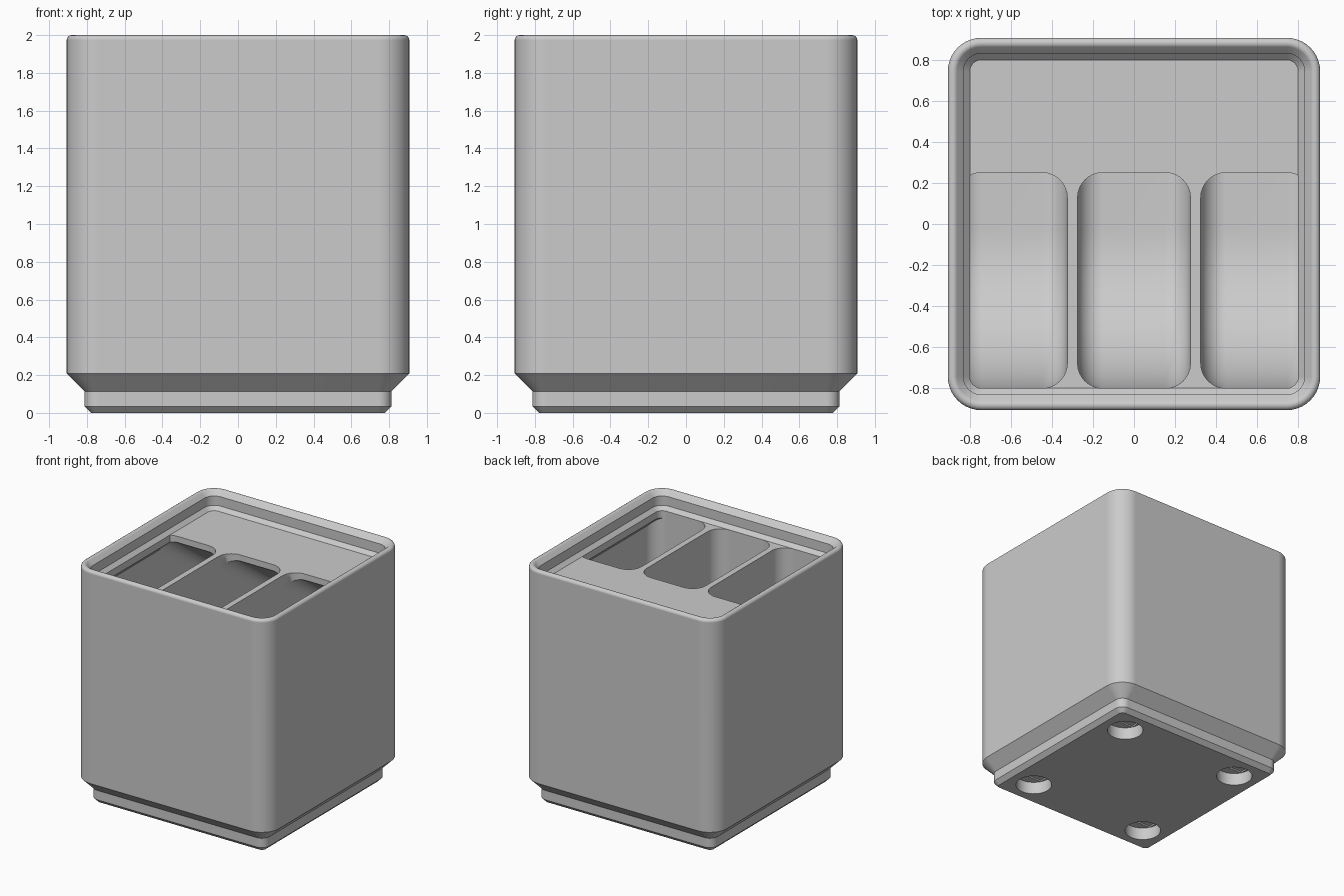
import bpy
import bmesh
from math import cos, sin, pi, radians, tan

cube = bpy.data.objects.get("Cube")
if cube:
    bpy.data.objects.remove(cube, do_unlink=True)

HALF, CORNER = 0.907, 0.164       # outer half width and corner radius
FLOOR, SHELF = 0.306, 1.85        # pocket floor and top of the dividers
CAVITY, LIP = 0.866, 0.80         # inner wall and inner edge of the lip
FILLET, SCOOP = 0.122, 0.77
SEG = 10

grey = bpy.data.materials.new("light grey plastic")
grey.use_nodes = True
grey.diffuse_color = (0.6, 0.6, 0.6, 1)
grey.node_tree.nodes["Principled BSDF"].inputs["Base Color"].default_value = (0.6, 0.6, 0.6, 1)


def make_object(name, bm):
    bmesh.ops.recalc_face_normals(bm, faces=bm.faces[:])
    mesh = bpy.data.meshes.new(name)
    bm.to_mesh(mesh)
    bm.free()
    obj = bpy.data.objects.new(name, mesh)
    bpy.context.collection.objects.link(obj)
    return obj


def arc(cx, cy, r, start, end, n=SEG):
    angles = [radians(start + (end - start) * i / n) for i in range(n + 1)]
    return [(cx + r * cos(a), cy + r * sin(a)) for a in angles]


def loft(name, profile, closed=False):
    """Sweep (half width, height) points around a rounded square."""
    bm = bmesh.new()
    rings = []
    for half, z in profile:
        r = CORNER - (HALF - half)
        c = half - r
        points = []
        for k, (sx, sy) in enumerate([(1, 1), (-1, 1), (-1, -1), (1, -1)]):
            points += arc(sx * c, sy * c, r, 90 * k, 90 * k + 90)
        rings.append([bm.verts.new((x, y, z)) for x, y in points])
    pairs = list(zip(rings, rings[1:]))
    if closed:
        pairs.append((rings[-1], rings[0]))
    else:
        bm.faces.new(rings[0])
        bm.faces.new(rings[-1])
    for a, b in pairs:
        for i in range(len(a)):
            j = (i + 1) % len(a)
            bm.faces.new((a[i], a[j], b[j], b[i]))
    return make_object(name, bm)


def activate(obj):
    bpy.ops.object.select_all(action='DESELECT')
    obj.select_set(True)
    bpy.context.view_layer.objects.active = obj


def cut(obj, cutter):
    mod = obj.modifiers.new("cut", 'BOOLEAN')
    mod.operation = 'DIFFERENCE'
    mod.solver = 'EXACT'
    mod.object = cutter
    activate(obj)
    bpy.ops.object.modifier_apply(modifier=mod.name)
    bpy.data.objects.remove(cutter, do_unlink=True)


def finish(obj):
    obj.data.materials.clear()
    obj.data.materials.append(grey)
    activate(obj)
    bpy.ops.object.shade_smooth_by_angle(angle=radians(25))
    mod = obj.modifiers.new("even shading", 'WEIGHTED_NORMAL')
    mod.keep_sharp = True


def pocket_cutter(x0, x1):
    """Pocket with a scooped front and a sloping shelf over its back."""
    top, tip, front = SHELF + 0.003, 0.25, -LIP
    tip_z = SHELF - 0.052
    profile = [(front, top)]
    profile += arc(front + SCOOP, FLOOR + SCOOP, SCOOP, 180, 270, 20)
    profile += arc(CAVITY - FILLET, FLOOR + FILLET, FILLET, 270, 360, 6)
    profile += [(CAVITY, tip_z - (CAVITY - tip) * tan(radians(36))), (tip, tip_z), (tip, top)]
    bm = bmesh.new()
    sides = [[bm.verts.new((x, y, z)) for y, z in profile] for x in (x0, x1)]
    for s in sides:
        bm.faces.new(s)
    n = len(profile)
    for i in range(n):
        j = (i + 1) % n
        bm.faces.new((sides[0][i], sides[0][j], sides[1][j], sides[1][i]))
    # round the side edges, leaving the open top square
    rim = [bm.edges.get((s[i], s[i + 1])) for s in sides for i in range(n - 1)]
    bmesh.ops.recalc_face_normals(bm, faces=bm.faces[:])
    bmesh.ops.bevel(bm, geom=rim, offset=FILLET, offset_type='OFFSET', segments=8,
                    profile=0.5, affect='EDGES', clamp_overlap=False)
    return make_object("pocket_cutter", bm)


def hole_cutter(x, y):
    bm = bmesh.new()
    bmesh.ops.create_cone(bm, cap_ends=True, segments=40, radius1=0.142, radius2=0.142, depth=0.21)
    bmesh.ops.translate(bm, verts=bm.verts[:], vec=(x, y, 0))
    return make_object("hole_cutter", bm)


def slot_cutter(x, y):
    bm = bmesh.new()
    bmesh.ops.create_cube(bm, size=1)
    bmesh.ops.scale(bm, verts=bm.verts[:], vec=(0.25, 0.131, 0.04))
    bmesh.ops.translate(bm, verts=bm.verts[:], vec=(x, y, 0.097))
    return make_object("slot_cutter", bm)


# Body: stepped foot, straight walls, rounded rim and stepped inner lip
foot = [(0.778, 0), (0.813, 0.035), (0.813, 0.114), (HALF, 0.208)]
rim = arc(HALF - 0.026, 1.974, 0.026, 0, 135, 6)
inner_lip = [(0.831, 1.96), (0.831, SHELF + 0.031), (LIP, SHELF)]
body = loft("bin_body", foot + rim + inner_lip)

# Three pockets
for x0, x1 in [(-CAVITY, -0.325), (-0.275, 0.275), (0.325, CAVITY)]:
    cut(body, pocket_cutter(x0, x1))

# Four round recesses under the foot, each with a shallow slot
for sx in (-1, 1):
    for sy in (-1, 1):
        cut(body, hole_cutter(0.568 * sx, 0.568 * sy))
        cut(body, slot_cutter(0.568 * sx, 0.568 * sy))
finish(body)

# Sloped support under the lip, overhanging the outer pockets
support = loft("lip_support", [(0.88, 1.71), (0.88, 1.855), (0.806, 1.855),
                               (LIP, SHELF), (LIP, 1.79)], closed=True)
finish(support)
